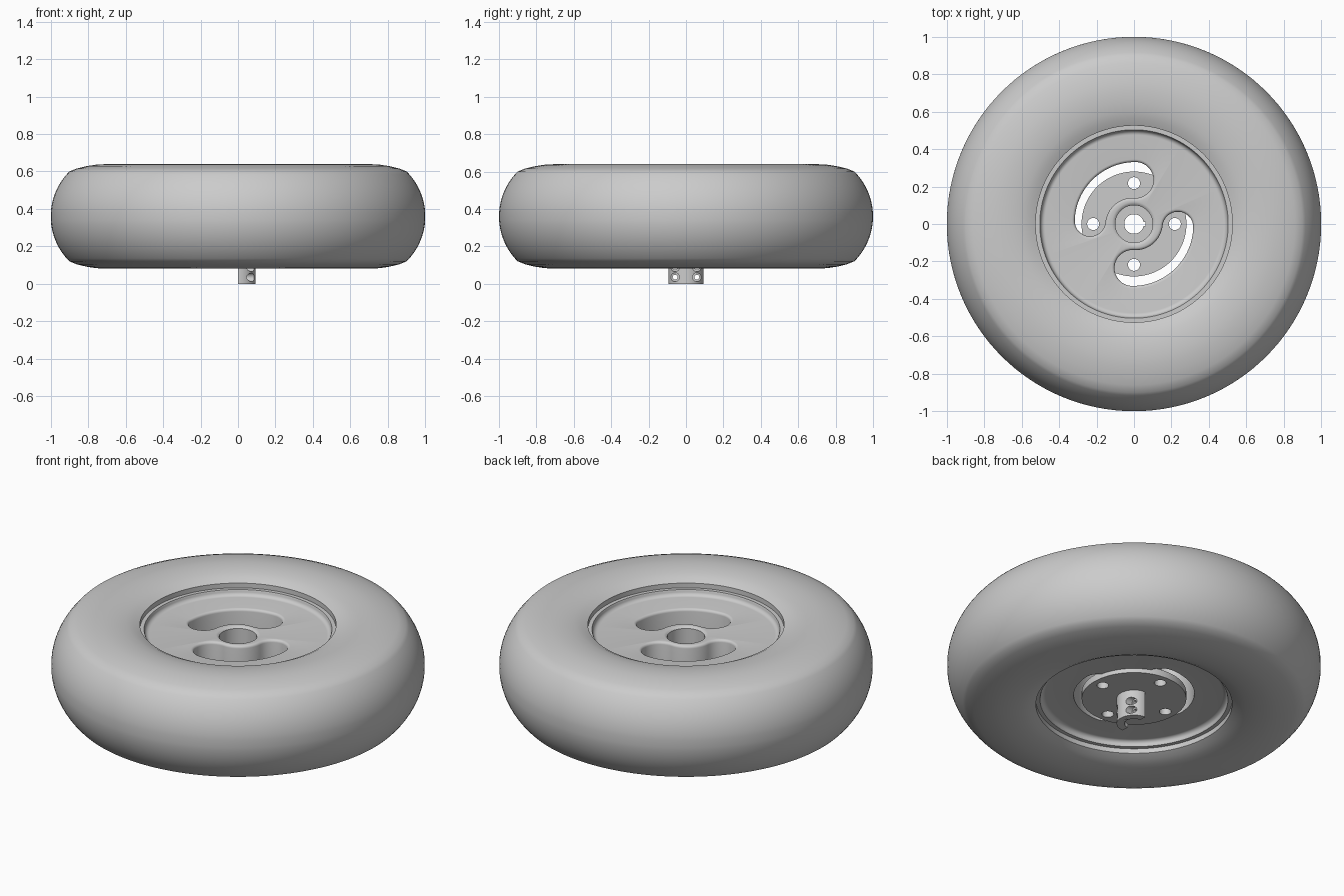
import bpy, bmesh, math
from mathutils import Matrix, Vector

if "Cube" in bpy.data.objects:
    bpy.data.objects.remove(bpy.data.objects["Cube"], do_unlink=True)

GREY = (0.6, 0.6, 0.6, 1)
mat = bpy.data.materials.new("plain grey")
mat.use_nodes = True
mat.diffuse_color = GREY
mat.node_tree.nodes["Principled BSDF"].inputs["Base Color"].default_value = GREY

MID = 0.36  # height of the wheel's middle plane


def loft(name, rings, close_rings=False):
    """Skin a list of closed point loops; cap the ends or join last to first."""
    bm = bmesh.new()
    loops = [[bm.verts.new(p) for p in ring] for ring in rings]
    n = len(loops[0])
    pairs = list(zip(loops, loops[1:]))
    if close_rings:
        pairs.append((loops[-1], loops[0]))
    else:
        bm.faces.new(loops[0])
        bm.faces.new(loops[-1])
    for a, b in pairs:
        for i in range(n):
            j = (i + 1) % n
            bm.faces.new((a[i], a[j], b[j], b[i]))
    bmesh.ops.recalc_face_normals(bm, faces=bm.faces)
    me = bpy.data.meshes.new(name)
    bm.to_mesh(me)
    bm.free()
    me.materials.append(mat)
    ob = bpy.data.objects.new(name, me)
    bpy.context.collection.objects.link(ob)
    return ob


def lathe(name, profile, steps=128):
    """Turn a closed (radius, height) profile around z."""
    turns = [2 * math.pi * i / steps for i in range(steps)]
    return loft(name, [[(r * math.cos(t), r * math.sin(t), z) for r, z in profile]
                       for t in turns], True)


def rod(name, r, start, end, steps=32):
    """Cylinder between two points."""
    a, b = Vector(start), Vector(end)
    q = (b - a).to_track_quat('Z', 'Y')
    circle = [q @ Vector((r * math.cos(2 * math.pi * i / steps),
                          r * math.sin(2 * math.pi * i / steps), 0)) for i in range(steps)]
    return loft(name, [[c + p for c in circle] for p in (a, b)])


def block(name, x0, x1, y0, y1, z0, z1):
    return loft(name, [[(x0, y0, z), (x1, y0, z), (x1, y1, z), (x0, y1, z)] for z in (z0, z1)])


def cut(ob, cutters):
    for c in cutters:
        m = ob.modifiers.new("cut", 'BOOLEAN')
        m.operation, m.solver, m.object = 'DIFFERENCE', 'EXACT', c
        bpy.context.view_layer.objects.active = ob
        bpy.ops.object.modifier_apply(modifier=m.name)
        bpy.data.objects.remove(c, do_unlink=True)


def smooth(ob, angle):
    bpy.ops.object.select_all(action='DESELECT')
    ob.select_set(True)
    bpy.context.view_layer.objects.active = ob
    bpy.ops.object.shade_smooth_by_angle(angle=math.radians(angle))


def mirrored(half):
    """Add the mirror image of an upper half profile below the middle plane."""
    return [(r, MID + h) for r, h in half] + [(r, MID - h) for r, h in reversed(half)]


# Tyre: rounded tread, softly domed side walls, bead at the rim
R = 0.338
sweep = math.asin(0.24 / R)
tread = [(1 - R + R * math.cos(sweep * k / 12), R * math.sin(sweep * k / 12))
         for k in range(12, 0, -1)]
side = [(0.525, 0.2), (0.525, 0.24), (0.56, 0.257), (0.6, 0.268), (0.65, 0.276),
        (0.71, 0.279), (0.76, 0.276), (0.81, 0.268), (0.86, 0.256)]
tyre = lathe("tyre", mirrored(side + tread))
smooth(tyre, 40)

# Wheel hub: disc with raised lip, filleted into the face, and a centre bore
fillet = [(0.475 + 0.025 * math.sin(a), 0.205 - 0.025 * math.cos(a))
          for a in (math.radians(15 * k) for k in range(7))]
hub = lathe("wheel_hub", mirrored([(0.1, 0.17), (0.108, 0.178), (0.118, 0.18)] + fillet
                                  + [(0.503, 0.212), (0.526, 0.212)]))


def slot_outline(grow, turn, z):
    """Curved slot with round ends, wider at its start than at its end."""
    a0, a1, w0, w1, mid = math.radians(88), math.radians(176), 0.096, 0.082, 0.235
    pts = []
    for k in range(25):
        t = k / 24
        pts.append((mid + w0 + t * (w1 - w0) + grow, a0 + t * (a1 - a0)))
    out = [Vector((r * math.cos(a), r * math.sin(a), z)) for r, a in pts]
    for k in range(1, 16):
        u = a1 + math.pi * k / 16
        out.append(Vector((mid * math.cos(a1), mid * math.sin(a1), z))
                   + (w1 + grow) * Vector((math.cos(u), math.sin(u), 0)))
    for r, a in reversed(pts):
        r = 2 * mid - r
        out.append(Vector((r * math.cos(a), r * math.sin(a), z)))
    for k in range(1, 16):
        u = a0 + math.pi + math.pi * k / 16
        out.append(Vector((mid * math.cos(a0), mid * math.sin(a0), z))
                   + (w0 + grow) * Vector((math.cos(u), math.sin(u), 0)))
    return [Matrix.Rotation(turn, 3, 'Z') @ p for p in out]


# Two slots through the hub with rounded upper edges
top, edge = MID + 0.18, 0.015
slots = []
for turn in (0, math.pi):
    rings = [slot_outline(0, turn, 0.1)]
    for k in range(5):
        a = math.radians(90 * k / 4)
        rings.append(slot_outline(edge * (1 - math.cos(a)), turn, top - edge + edge * math.sin(a)))
    rings.append(slot_outline(edge, turn, top + 0.1))
    slots.append(loft("slot_cutter", rings))
cut(hub, slots)
smooth(hub, 35)

# Mounting flange with four bolt holes and a small keyway
flange = lathe("mounting_flange", [(0.052, 0.155), (0.28, 0.155), (0.28, 0.195), (0.052, 0.195)], 96)
holes = []
for k in range(4):
    x, y = 0.218 * math.cos(k * math.pi / 2), 0.218 * math.sin(k * math.pi / 2)
    holes.append(rod("bolt_cutter", 0.032, (x, y, 0.1), (x, y, 0.3)))
holes.append(block("keyway_cutter", 0.03, 0.062, -0.012, 0.012, 0.1, 0.3))
cut(flange, holes)
smooth(flange, 35)

# Half-round shaft clamp below the flange with four counterbored screw holes
clamp = lathe("shaft_clamp", [(0.052, 0), (0.093, 0), (0.093, 0.156), (0.052, 0.156)], 64)
cutters = [block("half_cutter", -0.2, 0, -0.2, 0.2, -0.1, 0.3),
           block("keyway_cutter", 0.03, 0.062, -0.012, 0.012, -0.1, 0.3)]
for y in (-0.058, 0.058):
    for z in (0.035, 0.088):
        cutters.append(rod("screw_cutter", 0.013, (-0.1, y, z), (0.2, y, z)))
        cutters.append(rod("counterbore_cutter", 0.023, (0.045, y, z), (0.2, y, z)))
cut(clamp, cutters)
smooth(clamp, 35)
